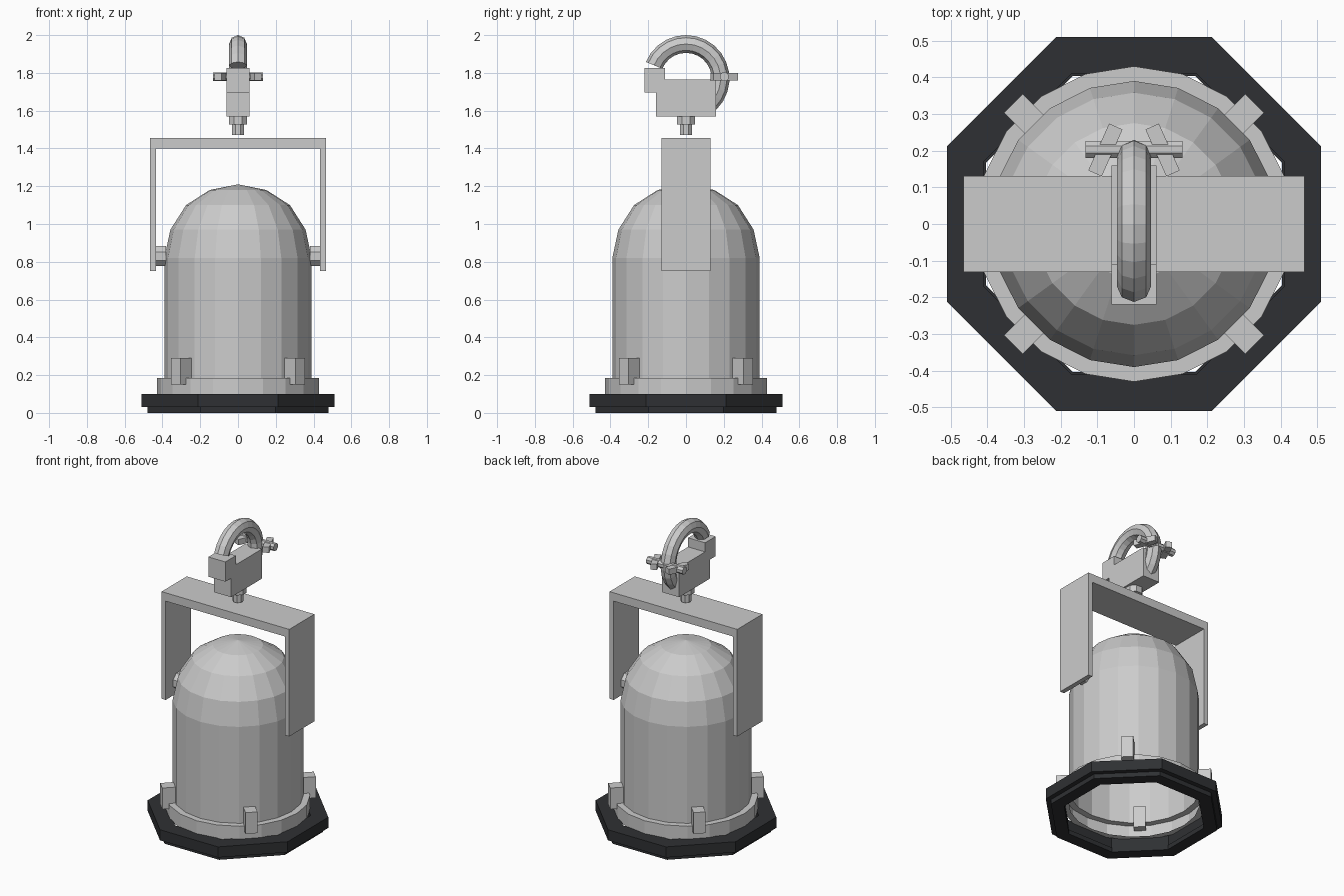
import bpy, bmesh
from math import sin, cos, pi, radians
from mathutils import Matrix, Vector

if "Cube" in bpy.data.objects:
    bpy.data.objects.remove(bpy.data.objects["Cube"])


def finish(name, bm, mat=None):
    bmesh.ops.remove_doubles(bm, verts=bm.verts, dist=1e-5)
    bmesh.ops.recalc_face_normals(bm, faces=bm.faces)
    me = bpy.data.meshes.new(name)
    bm.to_mesh(me)
    bm.free()
    ob = bpy.data.objects.new(name, me)
    bpy.context.collection.objects.link(ob)
    if mat:
        me.materials.append(mat)
    return ob


def lathe(name, profile, n, closed=False, turn=0.0, mat=None):
    """Spin (radius, z) points around z with n flat sides."""
    bm = bmesh.new()
    rings = [[bm.verts.new((r * cos(turn + 2 * pi * i / n), r * sin(turn + 2 * pi * i / n), z))
              for i in range(n)] for r, z in profile]
    pairs = list(zip(rings, rings[1:])) + ([(rings[-1], rings[0])] if closed else [])
    for a, b in pairs:
        for i in range(n):
            j = (i + 1) % n
            bm.faces.new((a[i], a[j], b[j], b[i]))
    return finish(name, bm, mat)


def extrude(name, outline, axis, half):
    """Extrude a 2D outline symmetrically along x (outline yz) or y (outline xz)."""
    bm = bmesh.new()
    pts = [(-half, a, z) if axis == 'X' else (a, -half, z) for a, z in outline]
    face = bm.faces.new([bm.verts.new(p) for p in pts])
    out = bmesh.ops.extrude_face_region(bm, geom=[face])
    step = Vector((2 * half, 0, 0)) if axis == 'X' else Vector((0, 2 * half, 0))
    bmesh.ops.translate(bm, vec=step, verts=[v for v in out['geom'] if isinstance(v, bmesh.types.BMVert)])
    return finish(name, bm)


def box(name, centre, size, angle=0.0):
    bm = bmesh.new()
    m = Matrix.Translation(centre) @ Matrix.Rotation(angle, 4, 'Z') @ Matrix.Diagonal((*size, 1))
    bmesh.ops.create_cube(bm, size=1, matrix=m)
    return finish(name, bm)


def rod(name, centre, r, length, n=8, axis='Z'):
    bm = bmesh.new()
    m = Matrix.Translation(centre)
    if axis == 'X':
        m = m @ Matrix.Rotation(pi / 2, 4, 'Y')
    m = m @ Matrix.Rotation(pi / n, 4, 'Z')
    bmesh.ops.create_cone(bm, cap_ends=True, segments=n, radius1=r, radius2=r, depth=length, matrix=m)
    return finish(name, bm)


black = bpy.data.materials.new("black_paint")
black.diffuse_color = (0.028, 0.03, 0.033, 1)
black.use_nodes = True
black.node_tree.nodes["Principled BSDF"].inputs["Base Color"].default_value = black.diffuse_color

# Lamp can: open at the bottom, flange lip, faceted dome
lathe("lamp_can", [(0.39, 0.09), (0.43, 0.09), (0.43, 0.185), (0.39, 0.185), (0.39, 0.82),
                   (0.358, 0.97), (0.275, 1.10), (0.15, 1.18), (0, 1.21)], 20)

# Octagonal filter frame, stepped underneath
k = 1 / cos(pi / 8)
frame = [(0.41, 0.10), (0.51, 0.10), (0.51, 0.03), (0.48, 0.03),
         (0.48, 0), (0.403, 0), (0.403, 0.03), (0.41, 0.03)]
lathe("filter_frame", [(r * k, z) for r, z in frame], 8, True, pi / 8, black)

# Four retaining clips on the diagonals
for i in range(4):
    a = pi / 4 + i * pi / 2
    box(f"clip_{i + 1}", (0.42 * cos(a), 0.42 * sin(a), 0.22), (0.09, 0.072, 0.14), a)

# Yoke bracket and its pivots
extrude("yoke", [(-0.465, 0.75), (-0.435, 0.75), (-0.435, 1.40), (0.435, 1.40),
                 (0.435, 0.75), (0.465, 0.75), (0.465, 1.455), (-0.465, 1.455)], 'Y', 0.131)
for side, s in (("left", -1), ("right", 1)):
    rod(f"pivot_{side}", (s * 0.41, 0, 0.83), 0.058, 0.055, 8, 'X')

# Clamp stem and body
rod("stem", (0, 0, 1.505), 0.033, 0.07)
rod("stem_collar", (0, 0, 1.55), 0.053, 0.044)
extrude("clamp_body", [(-0.16, 1.57), (0.16, 1.57), (0.16, 1.765), (-0.11, 1.765),
                       (-0.11, 1.825), (-0.22, 1.825), (-0.22, 1.695), (-0.16, 1.695)], 'X', 0.062)

# Hook: octagonal tube swept along an arc
bm = bmesh.new()
rings = []
for i in range(17):
    a = radians(157.5 - 13.5 * i)
    ring = []
    for j in range(8):
        t = j * pi / 4
        r = 0.183 + 0.047 * cos(t)
        ring.append(bm.verts.new((0.047 * sin(t), r * cos(a), 1.77 + r * sin(a))))
    rings.append(ring)
for a, b in zip(rings, rings[1:]):
    for j in range(8):
        bm.faces.new((a[j], a[(j + 1) % 8], b[(j + 1) % 8], b[j]))
bm.faces.new(rings[0])
bm.faces.new(rings[-1])
finish("clamp_hook", bm)

# Cross bolt with two tilted wings
rod("cross_bolt", (0, 0.203, 1.78), 0.025, 0.265, 8, 'X')
for side, s in (("left", -1), ("right", 1)):
    box(f"bolt_wing_{side}", (s * 0.078, 0.202, 1.78), (0.04, 0.14, 0.038), s * radians(24))
